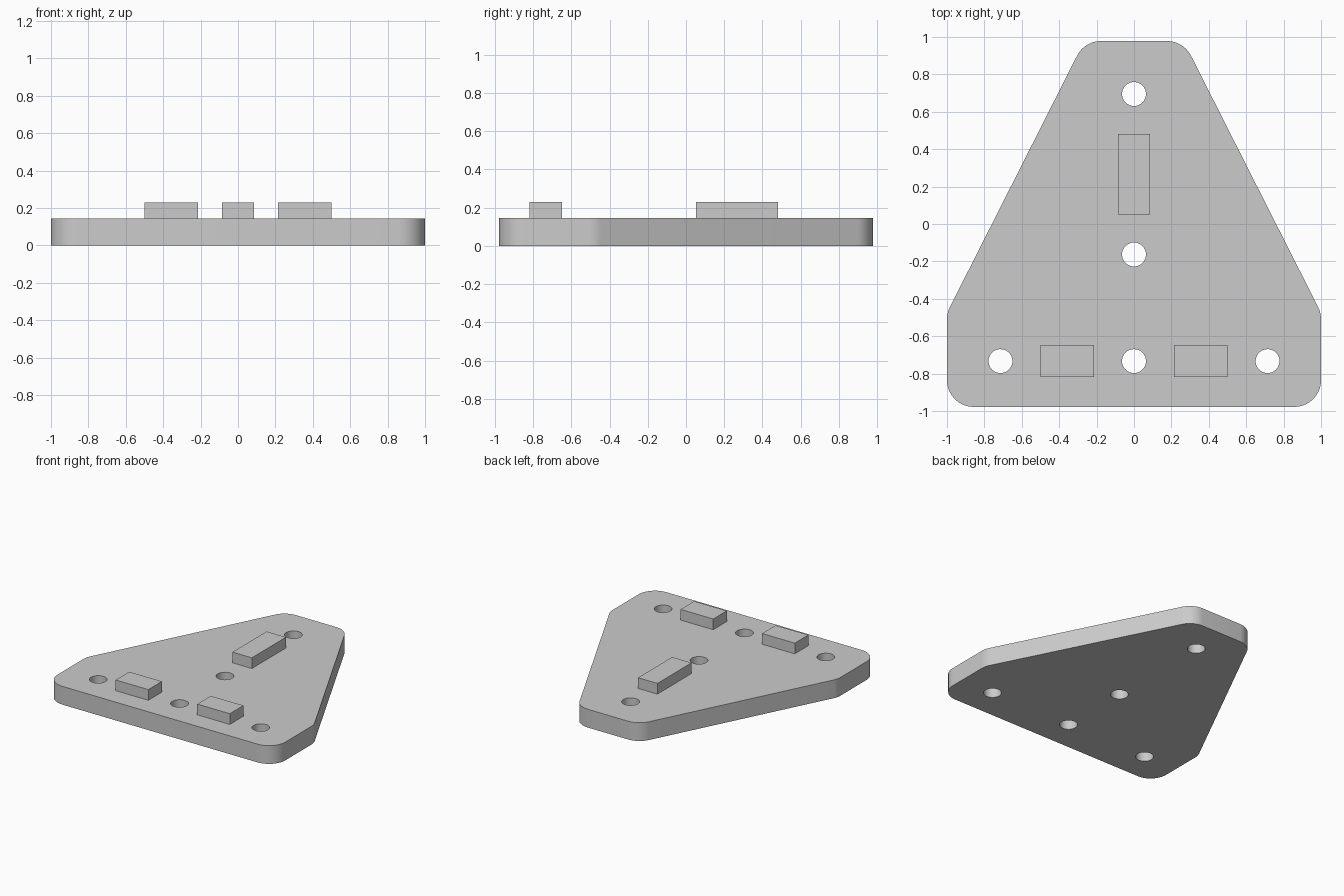
import bpy
import bmesh
from math import cos, sin, pi, tan, radians
from mathutils import Vector

PLATE_HEIGHT = 0.145
BLOCK_TOP = 0.23
CORNER_RADIUS = 0.143
HOLE_RADIUS = 0.064

cube = bpy.data.objects.get("Cube")
if cube:
    bpy.data.objects.remove(cube, do_unlink=True)

GREY = (0.6, 0.6, 0.6, 1)
grey = bpy.data.materials.new("light grey")
grey.use_nodes = True
grey.diffuse_color = GREY
grey.node_tree.nodes["Principled BSDF"].inputs["Base Color"].default_value = GREY


def rounded(corners, radius, steps=10):
    """Counter-clockwise convex outline with every corner filleted."""
    points = []
    for i, corner in enumerate(corners):
        p = Vector(corner)
        incoming = (p - Vector(corners[i - 1])).normalized()
        outgoing = (Vector(corners[(i + 1) % len(corners)]) - p).normalized()
        turn = incoming.angle(outgoing)
        start = p - incoming * radius * tan(turn / 2)
        normal = Vector((-incoming.y, incoming.x))
        for s in range(steps + 1):
            a = turn * s / steps
            points.append(start + radius * (incoming * sin(a) + normal * (1 - cos(a))))
    return points


def circle(x, y, radius, sides=32):
    return [Vector((x + radius * cos(2 * pi * i / sides),
                    y + radius * sin(2 * pi * i / sides))) for i in range(sides)]


def extruded(name, loops, height):
    """Filled 2D loops (inner ones become holes) extruded up from the ground."""
    curve = bpy.data.curves.new(name, "CURVE")
    curve.dimensions = "2D"
    curve.fill_mode = "BOTH"
    curve.extrude = height / 2
    for loop in loops:
        spline = curve.splines.new("POLY")
        spline.points.add(len(loop) - 1)
        for point, p in zip(spline.points, loop):
            point.co = (p.x, p.y, 0, 1)
        spline.use_cyclic_u = True
    obj = bpy.data.objects.new(name, curve)
    bpy.context.collection.objects.link(obj)
    bpy.ops.object.select_all(action="DESELECT")
    obj.select_set(True)
    bpy.context.view_layer.objects.active = obj
    bpy.ops.object.convert(target="MESH")
    obj = bpy.context.object
    # Weld caps to walls and rest the part on the ground
    bm = bmesh.new()
    bm.from_mesh(obj.data)
    bmesh.ops.remove_doubles(bm, verts=bm.verts, dist=0.0001)
    bmesh.ops.translate(bm, verts=bm.verts, vec=(0, 0, height / 2))
    bmesh.ops.recalc_face_normals(bm, faces=bm.faces)
    bm.to_mesh(obj.data)
    bm.free()
    obj.data.materials.clear()
    obj.data.materials.append(grey)
    bpy.ops.object.shade_smooth_by_angle(angle=radians(30))
    return obj


def block(name, x, y, width, depth):
    """Raised rectangular block standing on the plate."""
    mesh = bpy.data.meshes.new(name)
    bm = bmesh.new()
    bmesh.ops.create_cube(bm, size=1)
    height = BLOCK_TOP - PLATE_HEIGHT
    bmesh.ops.scale(bm, verts=bm.verts, vec=(width, depth, height))
    bmesh.ops.translate(bm, verts=bm.verts, vec=(x, y, PLATE_HEIGHT + height / 2))
    bm.to_mesh(mesh)
    bm.free()
    mesh.materials.append(grey)
    bpy.context.collection.objects.link(bpy.data.objects.new(name, mesh))


# Tapered base plate with five through holes
right_side = [(1, -0.978), (1, -0.475), (0.265, 0.978)]
outline = right_side + [(-x, y) for x, y in reversed(right_side)]
holes = [(-0.714, -0.733), (0, -0.733), (0.714, -0.733), (0, -0.163), (0, 0.695)]
loops = [rounded(outline, CORNER_RADIUS)]
loops += [circle(x, y, HOLE_RADIUS) for x, y in holes]
extruded("base_plate", loops, PLATE_HEIGHT)

# Raised blocks: a pair along the front and one long block behind
for side, sign in (("left", 1), ("right", -1)):
    block("front_block_" + side, sign * 0.358, -0.733, 0.286, 0.17)
block("rear_block", 0, 0.266, 0.17, 0.428)
